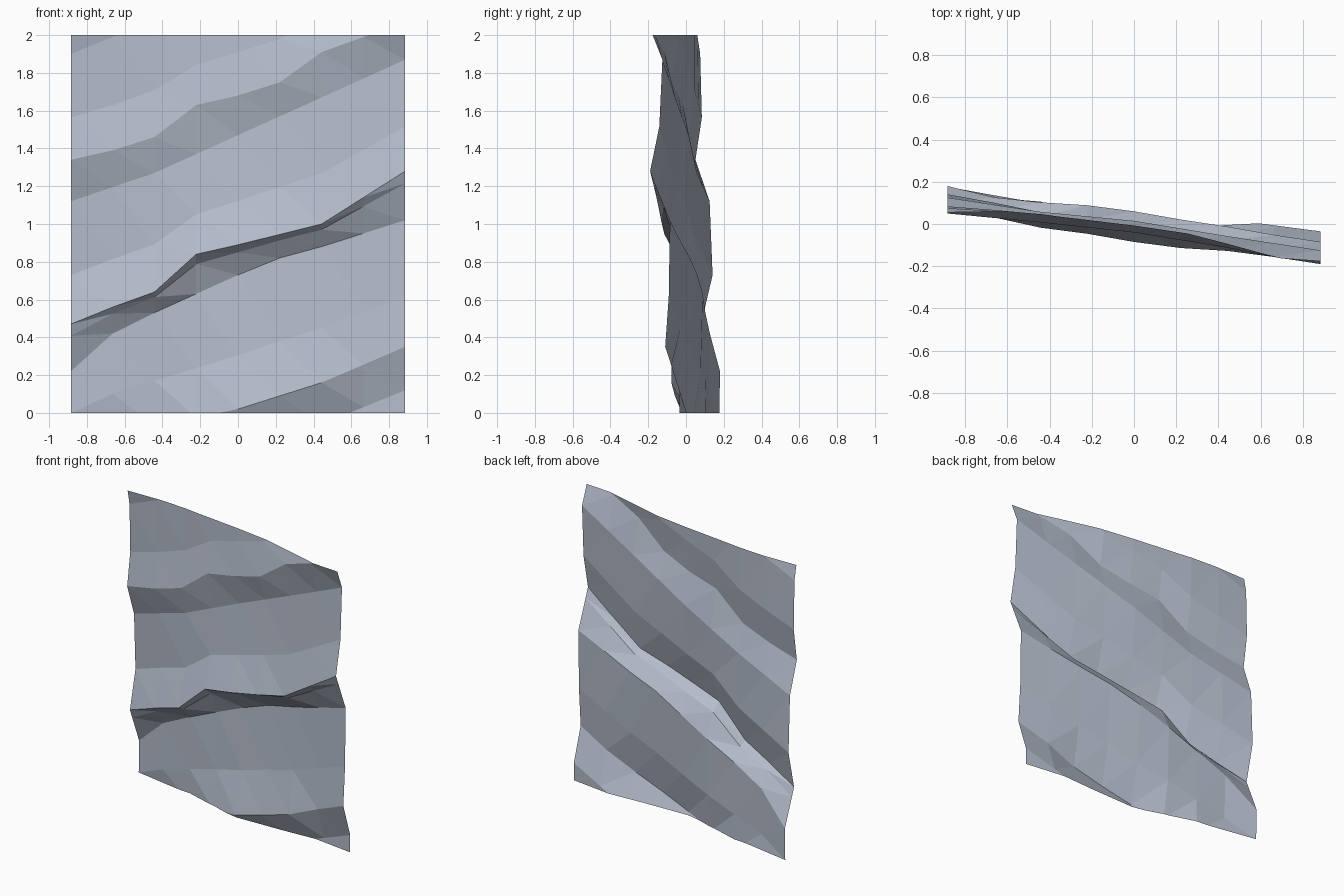
import bpy, bmesh, math

if "Cube" in bpy.data.objects:
    bpy.data.objects.remove(bpy.data.objects["Cube"])

HALF = .885      # half width
LEAN = -.13      # the sheet turns slightly about the vertical axis
STEPS = 8        # columns across the sheet

# Alternating valleys and crests, bottom to top. Heights, then depths off the
# leaning plane, at evenly spaced stations from left to right.
FOLDS = [
    ((-.45, -.33, -.2, -.06, .12), (.08, .08)),                      # lower valley
    ((-.15, -.07, .02, .16, .35),
     (.075, .065, .05, .01, -.03, -.03, -.02, .01, .005)),           # lower crest
    ((.22, .42, .53, .63, .73, .82, .88, .95, 1.02),
     (.065, .04, .045, .06, .06, .05, .045, .035, .03)),             # middle valley
    ((.47, .56, .64, .84, .89, .945, 1.0, 1.14, 1.28),
     (-.035, -.055, -.075, -.075, -.085, -.085, -.07, -.07, -.075)), # middle crest
    ((1.12, 1.27, 1.47, 1.67, 1.87), (.01, 0, .015, 0, -.01)),       # upper valley
    ((1.34, 1.39, 1.46, 1.63, 1.68, 1.75, 1.91, 1.99, 2.06),
     (-.065, -.05, -.04, -.055, -.085)),                             # upper crest
    ((1.9, 2.08, 2.25, 2.4, 2.6), (-.04, -.01, 0, 0, -.03)),         # top valley
]


def sample(values, u):
    """Linear lookup across the stations, u from 0 to 1."""
    p = u * (len(values) - 1)
    i = min(int(p), len(values) - 2)
    return values[i] + (p - i) * (values[i + 1] - values[i])


def line(fold):
    """Points (height, depth) along one fold."""
    return [(sample(fold[0], k / STEPS), sample(fold[1], k / STEPS))
            for k in range(STEPS + 1)]


def between(a, b, tz, td):
    """Extra line part way between two folds; td varies across the sheet."""
    return [(p[0] + tz * (q[0] - p[0]), p[1] + td(k / STEPS) * (q[1] - p[1]))
            for k, (p, q) in enumerate(zip(a, b))]


def bulge(u):
    return 1.35 - .6 * min(1, 2.5 * u)


def tuck(u):
    return .75 - .25 * math.sin(math.pi * u)


# Full set of lines: slopes above a crest bulge, the middle underside is tucked in
folds = [line(f) for f in FOLDS]
rows = [[(z - .3, d) for z, d in folds[0]], folds[0]]
for i in range(1, len(folds)):
    if i % 2 == 0:
        rows.append(between(folds[i - 1], folds[i], .4, bulge))
    elif i == 3:
        rows.append(between(folds[i - 1], folds[i], .75, tuck))
    rows.append(folds[i])
rows.append([(z + .3, d - .06) for z, d in folds[-1]])

# Skin the lines into one sheet
bm = bmesh.new()
grid = []
for row in rows:
    verts = []
    for k, (z, d) in enumerate(row):
        x = HALF * (2 * k / STEPS - 1)
        verts.append(bm.verts.new((x, LEAN * x + d, z)))
    grid.append(verts)
for low, high in zip(grid, grid[1:]):
    for k in range(STEPS):
        bm.faces.new((low[k], low[k + 1], high[k + 1], high[k]))
bmesh.ops.triangulate(bm, faces=bm.faces[:])

# Trim to straight bottom and top hems
for z, up in ((0, -1), (2, 1)):
    bmesh.ops.bisect_plane(bm, geom=bm.verts[:] + bm.edges[:] + bm.faces[:],
                           plane_co=(0, 0, z), plane_no=(0, 0, up), clear_outer=True)

mesh = bpy.data.meshes.new("cloth_sheet")
bm.to_mesh(mesh)
bm.free()
mat = bpy.data.materials.new("blue_grey")
mat.diffuse_color = (.46, .51, .60, 1)
mat.use_nodes = True
mat.node_tree.nodes["Principled BSDF"].inputs["Base Color"].default_value = mat.diffuse_color
mesh.materials.append(mat)
sheet = bpy.data.objects.new("cloth_sheet", mesh)
bpy.context.collection.objects.link(sheet)
